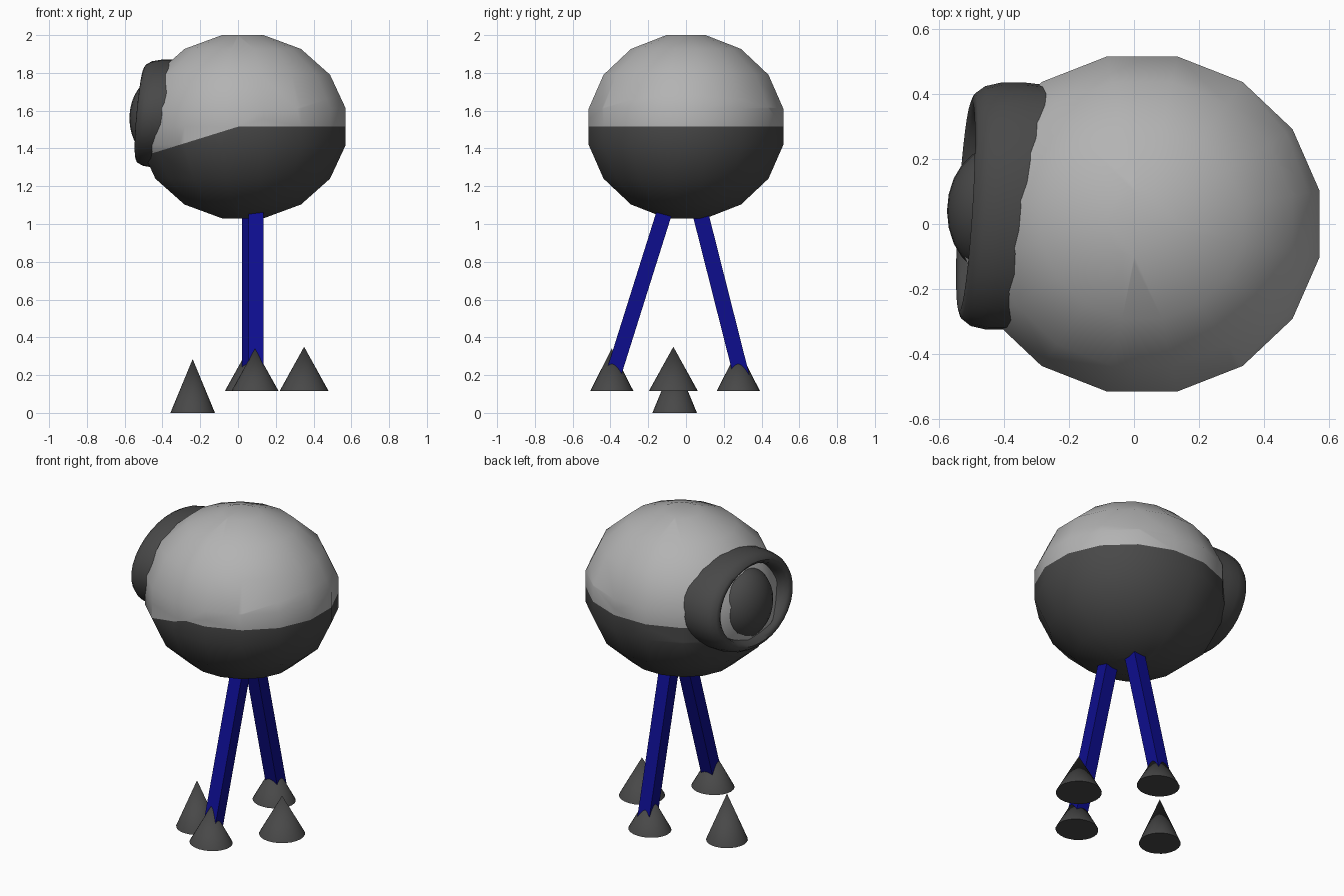
import bpy, bmesh, math
from mathutils import Vector, Matrix

if "Cube" in bpy.data.objects:
    bpy.data.objects.remove(bpy.data.objects["Cube"])


def material(name, rgb):
    m = bpy.data.materials.new(name)
    m.diffuse_color = (*rgb, 1)
    m.use_nodes = True
    m.node_tree.nodes["Principled BSDF"].inputs["Base Color"].default_value = m.diffuse_color
    return m


LIGHT = material("light_grey", (0.45, 0.45, 0.45))
DARK = material("dark_grey", (0.065, 0.065, 0.065))
BLUE = material("navy_blue", (0.004, 0.004, 0.27))


def finish(name, bm, mats, smooth=40):
    bmesh.ops.recalc_face_normals(bm, faces=bm.faces)
    me = bpy.data.meshes.new(name)
    bm.to_mesh(me)
    bm.free()
    for m in mats:
        me.materials.append(m)
    ob = bpy.data.objects.new(name, me)
    bpy.context.collection.objects.link(ob)
    if smooth:
        bpy.ops.object.select_all(action='DESELECT')
        ob.select_set(True)
        bpy.context.view_layer.objects.active = ob
        bpy.ops.object.shade_smooth_by_angle(angle=math.radians(smooth))
    return ob


def loft(bm, rings, caps):
    n = len(rings[0])
    vs = [[bm.verts.new(p) for p in r] for r in rings]
    for a, b in zip(vs, vs[1:]):
        for i in range(n):
            j = (i + 1) % n
            bm.faces.new((a[i], a[j], b[j], b[i]))
    if caps:
        bm.faces.new(vs[0])
        bm.faces.new(vs[-1])


# Body: 16-sided ball with flat poles, light above and dark below
C = Vector((0.025, 0, 1.515))
RX, RY, RZ = 0.556, 0.525, 0.495
rings = []
for k in range(8):
    lat = math.radians(-78.75 + 22.5 * k)
    ring = []
    for i in range(16):
        a = math.radians(11.25 + 22.5 * i)
        ring.append(C + Vector((RX * math.cos(lat) / math.cos(math.radians(11.25)) * math.cos(a),
                                RY * math.cos(lat) / math.cos(math.radians(11.25)) * math.sin(a),
                                RZ * math.sin(lat))))
    rings.append(ring)
bm = bmesh.new()
loft(bm, rings, True)
SLOPE = 0.31
for co, no in (((0, 0, 1.515), (0, 0, 1)),
               ((0, 0, 1.515), (-SLOPE, 0, 1)),
               ((0, 0, 1.515), (0, 1, 0)),
               ((0, 0, 1.515), (1, 0, 0))):
    bmesh.ops.bisect_plane(bm, geom=bm.verts[:] + bm.edges[:] + bm.faces[:],
                           plane_co=co, plane_no=no, dist=1e-5)
for f in bm.faces:
    c = f.calc_center_median()
    limit = 1.515
    if c.x < 0 and (c.y < 0 or c.x < -0.45):
        limit += SLOPE * c.x          # seam dips toward the eye
    f.material_index = 1 if c.z < limit else 0
finish("body", bm, [LIGHT, DARK])

# Eye ring: oval rounded collar on the -x side, slightly tilted
EY, EZ = 0.055, 1.585
profile = [(0.97, -0.26), (1.0, -0.36), (1.0, -0.43), (0.97, -0.48), (0.91, -0.51),
           (0.85, -0.518), (0.79, -0.505), (0.75, -0.47), (0.74, -0.38)]
rings = []
for r, x in profile:
    ring = []
    for i in range(32):
        a = math.tau * i / 32
        dy, dz = 0.38 * r * math.cos(a), 0.285 * r * math.sin(a)
        ring.append((x + 0.06 * dy + 0.09 * dz, EY + dy, EZ + dz))
    rings.append(ring)
bm = bmesh.new()
loft(bm, rings, False)
finish("eye_ring", bm, [DARK], 60)

# Pupil: dark dome inside the ring
bm = bmesh.new()
bmesh.ops.create_uvsphere(bm, u_segments=24, v_segments=16, radius=1,
                          matrix=Matrix.Translation((-0.42, 0.04, 1.56))
                          @ Matrix.Diagonal((0.155, 0.2, 0.215, 1)))
finish("pupil", bm, [DARK])


# Legs: square bars splayed toward front and back
def leg(name, x, y_top, y_bottom):
    slope = (y_top - y_bottom) / 0.81
    h, w = 0.04, 0.043
    rings = []
    for z in (0.17, 1.1):
        y = y_bottom + (z - 0.25) * slope
        rings.append([(x + sx * h, y + sy * w, z)
                      for sx, sy in ((-1, -1), (1, -1), (1, 1), (-1, 1))])
    bm = bmesh.new()
    loft(bm, rings, True)
    finish(name, bm, [BLUE], 0)


leg("front_leg", 0.095, -0.115, -0.37)
leg("back_leg", 0.06, 0.075, 0.28)


# Feet: four cones, two under the legs and two standing free
def foot(name, x, y, z0, z1, rx, ry):
    bm = bmesh.new()
    bmesh.ops.create_cone(bm, cap_ends=True, segments=24, radius1=1, radius2=0, depth=1,
                          matrix=Matrix.Translation((x, y, (z0 + z1) / 2))
                          @ Matrix.Diagonal((rx, ry, z1 - z0, 1)))
    finish(name, bm, [DARK])


foot("front_foot", 0.09, -0.393, 0.115, 0.34, 0.125, 0.115)
foot("back_foot", 0.055, 0.277, 0.115, 0.34, 0.125, 0.115)
foot("right_foot", 0.35, -0.067, 0.115, 0.35, 0.13, 0.13)
foot("left_foot", -0.24, -0.06, 0.0, 0.285, 0.118, 0.118)
